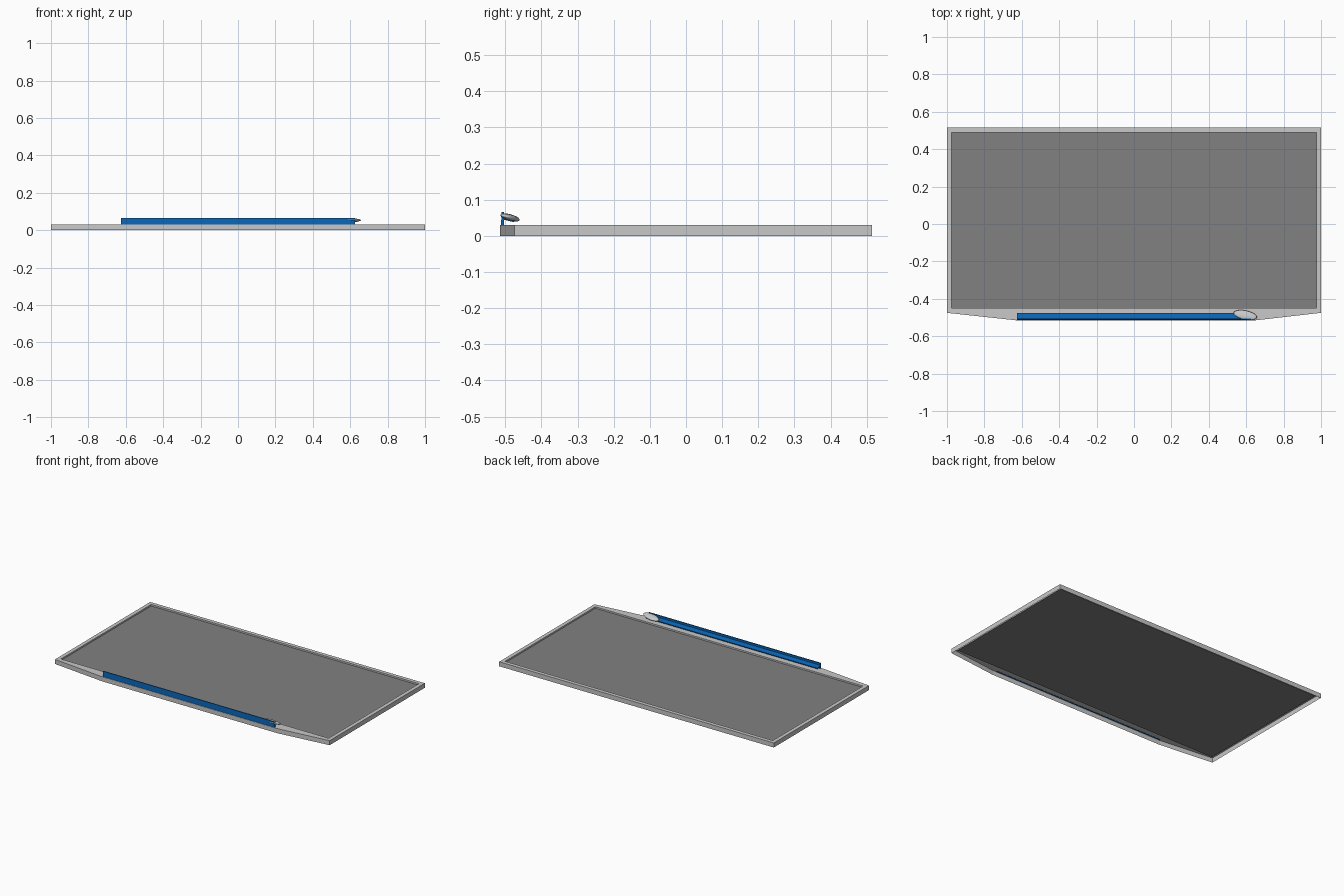
import bpy, bmesh, math
from mathutils import Matrix

if "Cube" in bpy.data.objects:
    bpy.data.objects.remove(bpy.data.objects["Cube"])


def material(name, rgb):
    m = bpy.data.materials.new(name)
    m.diffuse_color = (*rgb, 1)
    m.use_nodes = True
    m.node_tree.nodes["Principled BSDF"].inputs["Base Color"].default_value = m.diffuse_color
    return m


LIGHT = material("light grey", (0.58, 0.58, 0.58))
GREY = material("mid grey", (0.22, 0.22, 0.22))
BLUE = material("blue", (0.003, 0.13, 0.46))


def finish(name, bm, mat):
    me = bpy.data.meshes.new(name)
    bm.to_mesh(me)
    bm.free()
    ob = bpy.data.objects.new(name, me)
    bpy.context.collection.objects.link(ob)
    me.materials.append(mat)
    return ob


def ring(bm, pts, z):
    return [bm.verts.new((x, y, z)) for x, y in pts]


def prism_x(name, profile, x0, x1, mat):
    """Extrude a closed (y, z) profile along x."""
    bm = bmesh.new()
    f = bm.faces.new([bm.verts.new((x0, y, z)) for y, z in profile])
    ext = bmesh.ops.extrude_face_region(bm, geom=[f])["geom"]
    bmesh.ops.translate(bm, vec=(x1 - x0, 0, 0),
                        verts=[g for g in ext if isinstance(g, bmesh.types.BMVert)])
    bmesh.ops.recalc_face_normals(bm, faces=bm.faces)
    return finish(name, bm, mat)


# Frame: open-bottomed rim with a bulging front edge
TOP, FLOOR = 0.03, 0.02
outer = [(-1, -0.475), (-0.63, -0.515), (0.65, -0.515), (1, -0.475), (1, 0.515), (-1, 0.515)]
inner = [(-0.975, -0.45), (-0.63, -0.45), (0.65, -0.45), (0.975, -0.45), (0.975, 0.49), (-0.975, 0.49)]
bm = bmesh.new()
loops = [ring(bm, outer, 0), ring(bm, outer, TOP), ring(bm, inner, TOP), ring(bm, inner, FLOOR)]
for a, b in zip(loops, loops[1:]):
    for i in range(6):
        j = (i + 1) % 6
        bm.faces.new((a[i], a[j], b[j], b[i]))
finish("frame", bm, LIGHT)

# Writing panel, set below the rim
bm = bmesh.new()
bmesh.ops.create_cube(bm, size=1, matrix=Matrix.Translation((0, 0.02, FLOOR - 0.002))
                      @ Matrix.Diagonal((1.95, 0.94, 0.004, 1)))
finish("panel", bm, GREY)

# Tray: upright wall with a sloping ledge
prism_x("tray", [(-0.512, 0.029), (-0.504, 0.029), (-0.504, 0.045), (-0.476, 0.038),
                 (-0.475, 0.044), (-0.504, 0.052), (-0.504, 0.066), (-0.510, 0.066)],
        -0.625, 0.625, BLUE)

# Rounded eraser resting askew on the ledge
bm = bmesh.new()
bmesh.ops.create_uvsphere(bm, u_segments=20, v_segments=10, radius=1)
bmesh.ops.transform(bm, verts=bm.verts, matrix=(
    Matrix.Translation((0.595, -0.487, 0.051))
    @ Matrix.Rotation(math.radians(-15), 4, 'X')
    @ Matrix.Rotation(math.radians(-12), 4, 'Z')
    @ Matrix.Diagonal((0.064, 0.025, 0.009, 1))))
for f in bm.faces:
    f.smooth = True
finish("eraser", bm, LIGHT)
